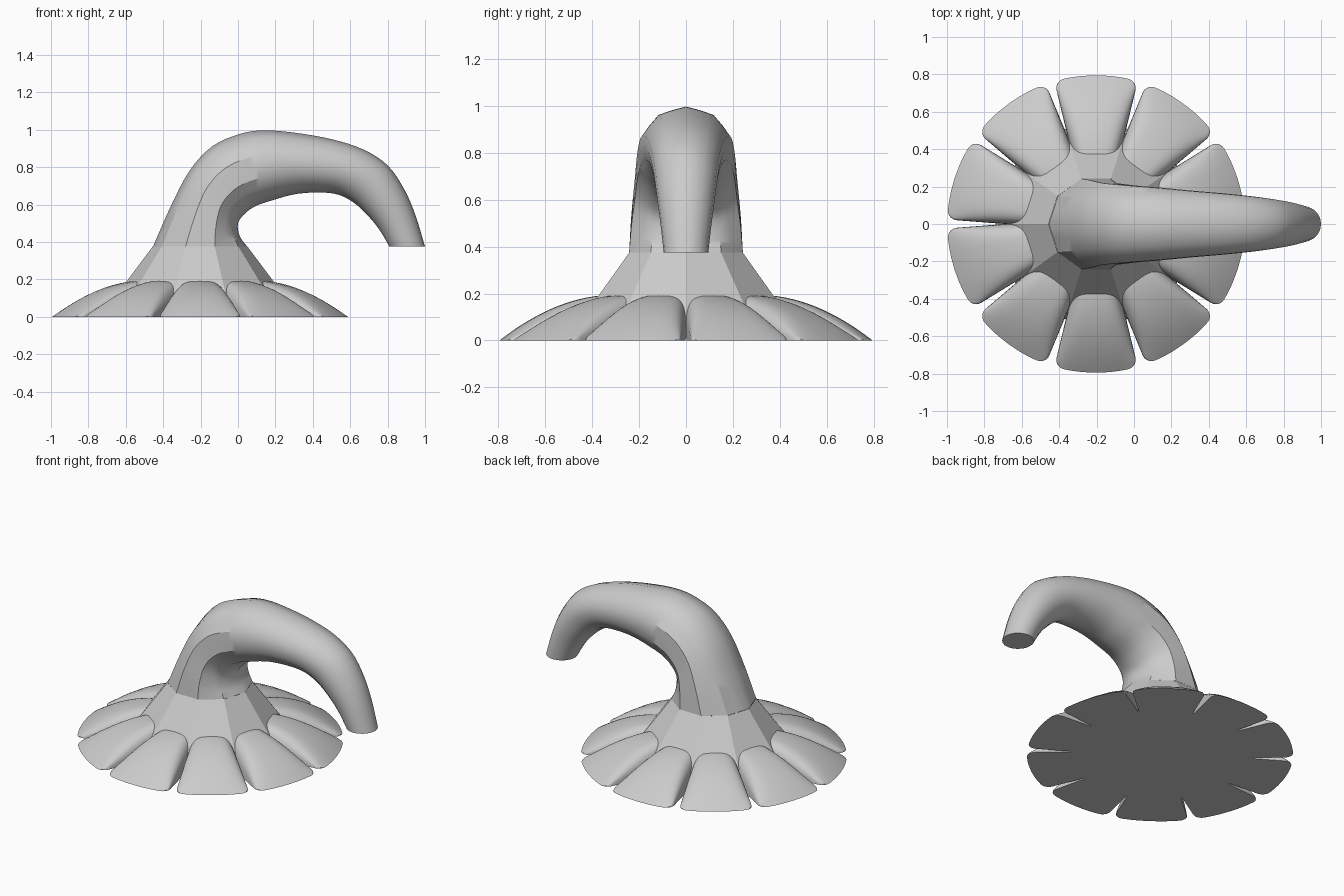
import bpy, bmesh, math
from math import sin, cos, pi, sqrt
from mathutils import Vector

CENTRE = Vector((-0.203, 0, 0))
SIDES = 10

cube = bpy.data.objects.get("Cube")
if cube:
    bpy.data.objects.remove(cube, do_unlink=True)

grey = bpy.data.materials.new("light_grey")
grey.use_nodes = True
colour = (0.6, 0.6, 0.6, 1)
grey.diffuse_color = colour
grey.node_tree.nodes["Principled BSDF"].inputs["Base Color"].default_value = colour


def finish(name, bm, sharp_angle):
    """Turn a bmesh into a named, shaded object."""
    bmesh.ops.recalc_face_normals(bm, faces=bm.faces)
    mesh = bpy.data.meshes.new(name)
    bm.to_mesh(mesh)
    bm.free()
    mesh.materials.append(grey)
    obj = bpy.data.objects.new(name, mesh)
    bpy.context.collection.objects.link(obj)
    bpy.ops.object.select_all(action="DESELECT")
    obj.select_set(True)
    bpy.context.view_layer.objects.active = obj
    bpy.ops.object.shade_smooth_by_angle(angle=math.radians(sharp_angle))
    return obj


def skin(bm, rows, closed):
    """Join successive rows of vertices with quads."""
    n = len(rows[0])
    for a, b in zip(rows, rows[1:]):
        for i in range(n if closed else n - 1):
            j = (i + 1) % n
            bm.faces.new((a[i], a[j], b[j], b[i]))


def spline(points, steps):
    """Smooth curve through points of any dimension."""
    pts = [Vector(p) for p in points]
    pts = [2 * pts[0] - pts[1]] + pts + [2 * pts[-1] - pts[-2]]
    out = []
    for p0, p1, p2, p3 in zip(pts, pts[1:], pts[2:], pts[3:]):
        for s in range(steps):
            t = s / steps
            out.append(p1 + 0.5 * t * (p2 - p0 + t * (2 * p0 - 5 * p1 + 4 * p2 - p3
                       + t * (3 * (p1 - p2) + p3 - p0))))
    out.append(pts[-2])
    return out


# Curved spout: outer x, outer z, inner x, inner z, half width
sections = [
    (-.455, .375, .05, .375, .255), (-.36, .59, .01, .43, .245),
    (-.26, .78, 0, .50, .23), (-.14, .91, .04, .555, .22),
    (0, .975, .1, .595, .21), (.13, .997, .19, .625, .2),
    (.3, .985, .3, .655, .185), (.5, .95, .42, .665, .17),
    (.67, .895, .53, .655, .155), (.8, .81, .62, .61, .14),
    (.89, .68, .7, .535, .125), (.95, .54, .76, .46, .11),
    (1, .375, .81, .375, .095),
]
bm = bmesh.new()
rings = []
path = spline(sections, 4)
for k, (xo, zo, xi, zi, width) in enumerate(path):
    roundness = (k / (len(path) - 1)) ** 1.5   # ten flats fade into a circle
    middle = Vector((xo + xi, 0, zo + zi)) / 2
    axis = Vector((xo - xi, 0, zo - zi)) / 2
    ring = []
    for i in range(2 * SIDES):
        a = pi * i / SIDES
        flat = cos(pi / SIDES) if i % 2 else 1
        r = flat + (1 - flat) * roundness
        ring.append(bm.verts.new(middle + axis * cos(a) * r + Vector((0, width * sin(a) * r, 0))))
    rings.append(ring)
skin(bm, rings, True)
bm.faces.new(rings[-1])
finish("curved_spout", bm, 33)

# Faceted cone under the spout
bm = bmesh.new()
rings = [[bm.verts.new(CENTRE + Vector((r * cos(2 * pi * i / SIDES), r * sin(2 * pi * i / SIDES), z)))
          for i in range(SIDES)] for r, z in ((0.535, 0), (0.254, 0.375))]
skin(bm, rings, True)
bm.faces.new(rings[0])
finish("faceted_cone", bm, 10)

# Ring of domed petals with rounded sides
INNER, OUTER, CORNER = 0.3, 0.795, 0.05
RADIAL, ACROSS = 24, 20


def petal(name, heading):
    bm = bmesh.new()
    rows = []
    for i in range(RADIAL + 1):
        u = sin(pi / 2 * i / RADIAL)
        r = INNER + (OUTER - INNER) * u
        half = 0.135 + (r - 0.42) * 0.234
        t = min(1, max(0, (r - OUTER + CORNER) / CORNER))
        half -= CORNER * (1 - sqrt(1 - t * t))
        height = 0.195 * (1 - u * u)
        row = []
        for j in range(ACROSS + 1):
            a = pi * (j / ACROSS - 0.5)
            v = math.copysign(sqrt(abs(sin(a))), a)
            z = height * sqrt(max(0, cos(a)))
            angle = heading + v * math.asin(half / r)
            row.append(bm.verts.new(CENTRE + Vector((r * cos(angle), r * sin(angle), z))))
        rows.append(row)
    skin(bm, rows, False)
    # Flat underside
    rim = [row[0] for row in rows] + rows[-1][1:] + [row[-1] for row in rows[-2::-1]]
    bm.faces.new(rim)
    finish(name, bm, 35)


for k in range(SIDES):
    petal(f"petal_{k + 1}", 2 * pi * (k + 0.5) / SIDES)
